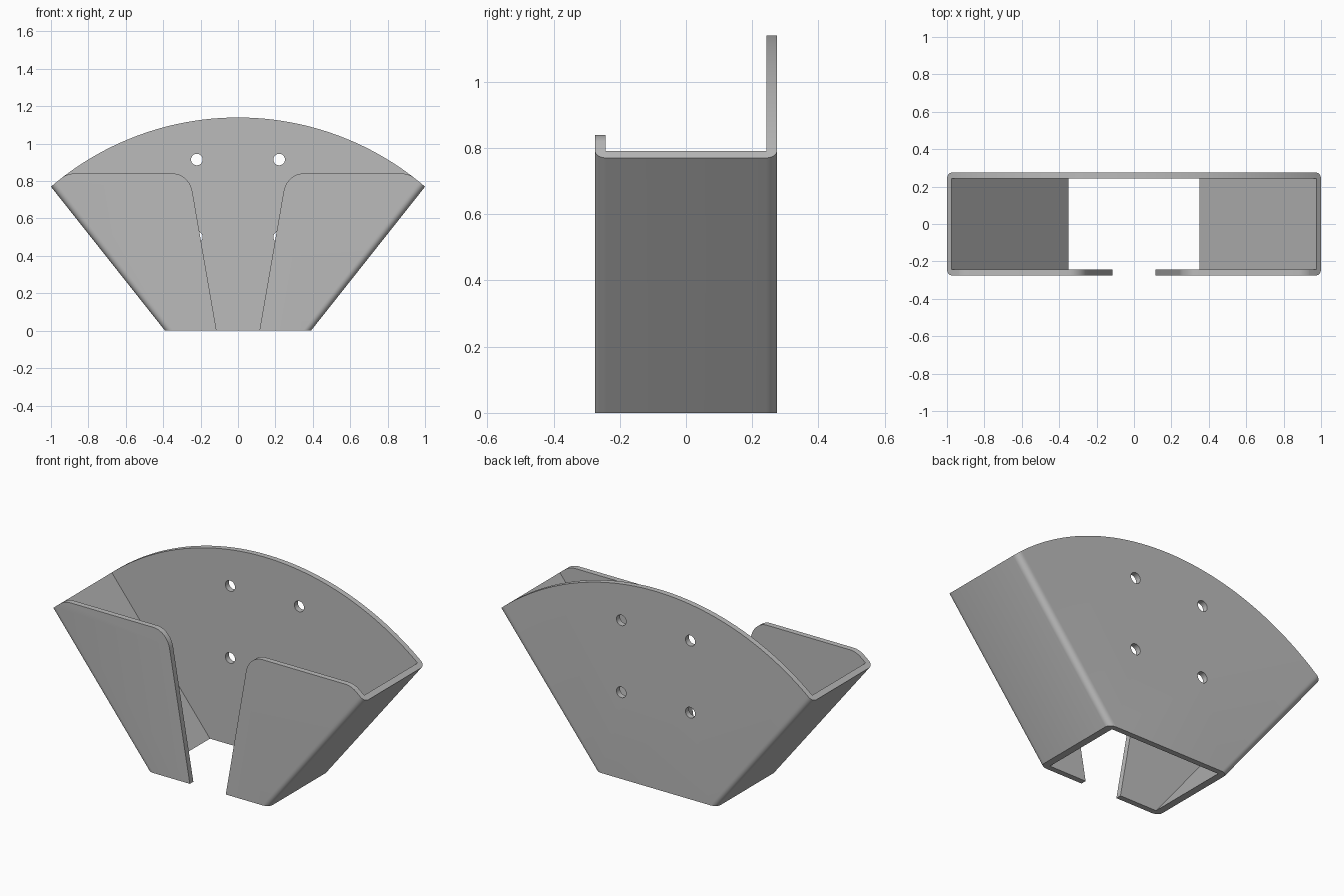
import bpy, bmesh, math
from mathutils import Vector

cube = bpy.data.objects.get("Cube")
if cube:
    bpy.data.objects.remove(cube, do_unlink=True)

DEPTH = 0.275            # half depth
WALL = 0.032             # sheet thickness
FOOT, WIDE, RIM, PEAK = 0.39, 1.0, 0.77, 1.14
SLOPE = (WIDE - FOOT) / RIM

steel = bpy.data.materials.new("grey_steel")
steel.use_nodes = True
colour = (0.5, 0.5, 0.5, 1)
steel.diffuse_color = colour
steel.node_tree.nodes["Principled BSDF"].inputs["Base Color"].default_value = colour


def prism(name, outline, y0, y1, bend=None):
    """Extrude an x-z outline from y0 to y1; optionally round the slanted bends."""
    bm = bmesh.new()
    face = bm.faces.new([bm.verts.new((x, y0, z)) for x, z in outline])
    made = bmesh.ops.extrude_face_region(bm, geom=[face])
    moved = [v for v in made["geom"] if isinstance(v, bmesh.types.BMVert)]
    bmesh.ops.translate(bm, verts=moved, vec=(0, y1 - y0, 0))
    bmesh.ops.recalc_face_normals(bm, faces=bm.faces)
    if bend:
        sides = [e for e in bm.edges
                 if abs(e.verts[0].co.y - e.verts[1].co.y) < 1e-5
                 and abs(e.verts[0].co.z - e.verts[1].co.z) > RIM * 0.9]
        bmesh.ops.bevel(bm, geom=sides, offset=bend, segments=6,
                        profile=0.5, affect='EDGES')
    mesh = bpy.data.meshes.new(name)
    bm.to_mesh(mesh)
    bm.free()
    obj = bpy.data.objects.new(name, mesh)
    bpy.context.collection.objects.link(obj)
    mesh.materials.append(steel)
    return obj


def fillet(start, corner, end, steps=10):
    """Round a corner with a near-circular curve."""
    a, c, b = Vector(start), Vector(corner), Vector(end)
    h1, h2 = a.lerp(c, 0.56), b.lerp(c, 0.56)
    pts = []
    for i in range(steps + 1):
        t = i / steps
        s = 1 - t
        pts.append(tuple(a * s**3 + h1 * 3 * s * s * t + h2 * 3 * s * t * t + b * t**3))
    return pts


def carve(target, cutter):
    cutter.hide_render = True
    mod = target.modifiers.new("cut", 'BOOLEAN')
    mod.operation = 'DIFFERENCE'
    mod.solver = 'EXACT'
    mod.object = cutter
    bpy.context.view_layer.objects.active = target
    bpy.ops.object.modifier_apply(modifier=mod.name)
    bpy.data.objects.remove(cutter, do_unlink=True)


# Fan-shaped body with an arched top
sag = PEAK - RIM
radius = (WIDE**2 + sag**2) / (2 * sag)
half_angle = math.asin(WIDE / radius)
arch = []
for i in range(49):
    a = half_angle * (1 - i / 24)
    arch.append((radius * math.sin(a), PEAK - radius + radius * math.cos(a)))
bracket = prism("folded_bracket", [(-FOOT, 0), (FOOT, 0)] + arch,
                -DEPTH, DEPTH, bend=0.034)

# Hollow between the plates
inset = FOOT - WALL * math.hypot(1, SLOPE)
low, high = -0.2, 1.4
carve(bracket, prism("hollow", [
    (-inset - SLOPE * low, low), (inset + SLOPE * low, low),
    (inset + SLOPE * high, high), (-inset - SLOPE * high, high)],
    WALL - DEPTH, DEPTH - WALL))

# Front opening: tapered slot and lowered flange tops
edge = [(0.08, -0.2)]
edge += fillet((0.244, 0.745), (0.26, 0.84), (0.345, 0.84))
edge += fillet((0.88, 0.84), (0.918, 0.84), (0.945, 0.815), 5)
edge += [(0.985, 0.787), (1.1, 0.85), (1.1, 1.4)]
mirrored = [(-x, z) for x, z in reversed(edge)]
carve(bracket, prism("front_opening", edge + mirrored, -DEPTH - 0.1, -DEPTH + WALL + 0.02))

# Four mounting holes in the back plate
for x in (-0.22, 0.22):
    for z in (0.5, 0.915):
        ring = [(x + 0.031 * math.cos(k * math.tau / 24),
                 z + 0.031 * math.sin(k * math.tau / 24)) for k in range(24)]
        carve(bracket, prism("hole", ring, 0.1, 0.4))

# Smooth bends, crisp cut edges
bpy.ops.object.select_all(action='DESELECT')
bracket.select_set(True)
bpy.context.view_layer.objects.active = bracket
bpy.ops.object.shade_smooth_by_angle(angle=math.radians(30))
